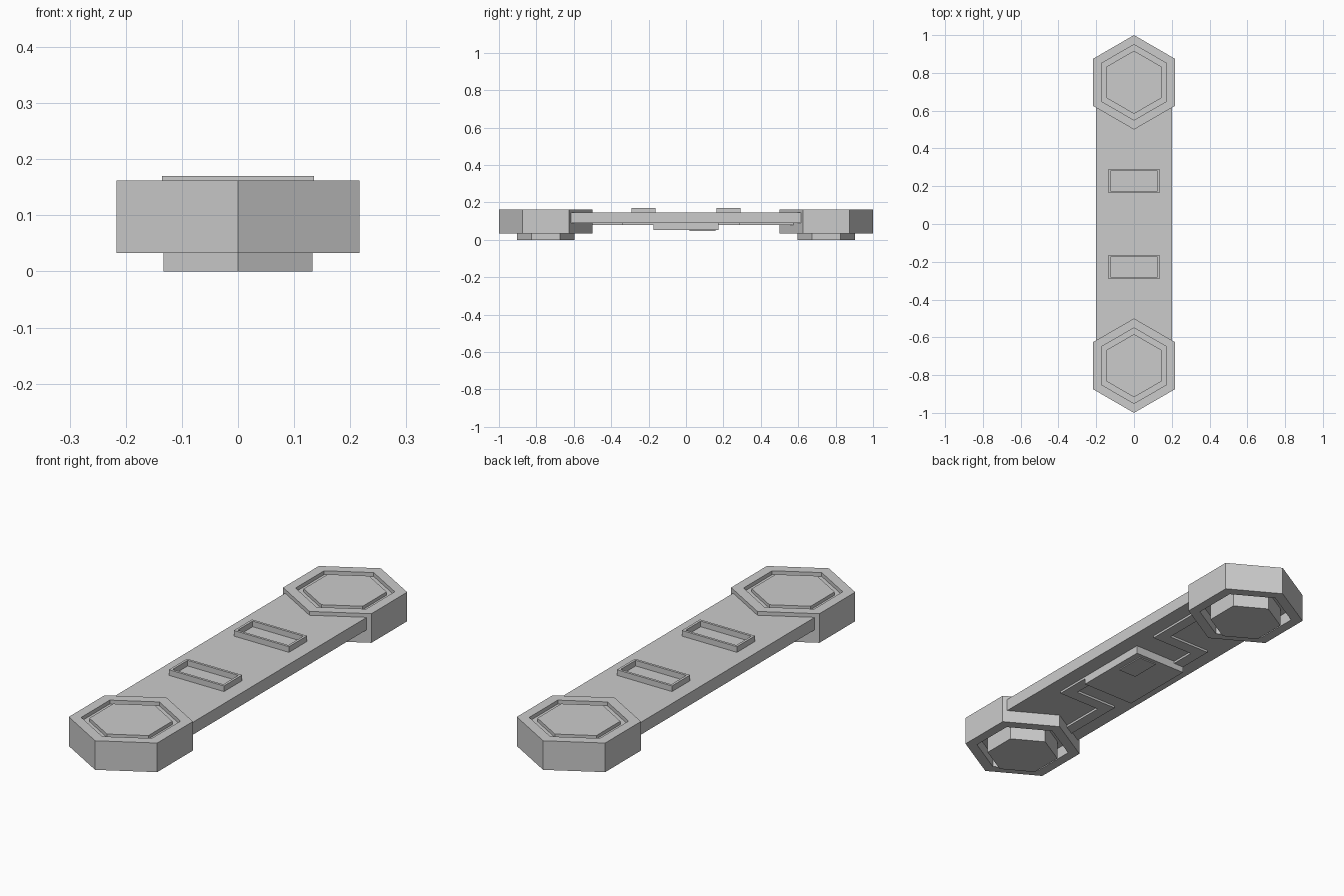
import bpy, bmesh, math

if "Cube" in bpy.data.objects:
    bpy.data.objects.remove(bpy.data.objects["Cube"], do_unlink=True)

grey = bpy.data.materials.new("light_grey")
grey.use_nodes = True
colour = (0.6, 0.6, 0.6, 1)
grey.diffuse_color = colour
grey.node_tree.nodes["Principled BSDF"].inputs["Base Color"].default_value = colour


def finish(name, bm):
    bmesh.ops.recalc_face_normals(bm, faces=bm.faces)
    mesh = bpy.data.meshes.new(name)
    bm.to_mesh(mesh)
    bm.free()
    mesh.materials.append(grey)
    obj = bpy.data.objects.new(name, mesh)
    bpy.context.collection.objects.link(obj)
    return obj


def prism(name, outline, low, high):
    """Extrude a flat outline from low to high."""
    bm = bmesh.new()
    face = bm.faces.new([bm.verts.new((x, y, low)) for x, y in outline])
    top = bmesh.ops.extrude_face_region(bm, geom=[face])["geom"]
    verts = [v for v in top if isinstance(v, bmesh.types.BMVert)]
    bmesh.ops.translate(bm, verts=verts, vec=(0, 0, high - low))
    return finish(name, bm)


def tube(name, outer, inner, low, high):
    """Hollow prism between two matching outlines."""
    bm = bmesh.new()
    loops = [[bm.verts.new((x, y, z)) for x, y in ring]
             for ring, z in ((outer, low), (outer, high), (inner, high), (inner, low))]
    count = len(outer)
    for k in range(4):
        a, b = loops[k], loops[(k + 1) % 4]
        for i in range(count):
            j = (i + 1) % count
            bm.faces.new((a[i], a[j], b[j], b[i]))
    return finish(name, bm)


def hexagon(radius, cy):
    return [(radius * math.sin(k * math.pi / 3), cy + radius * math.cos(k * math.pi / 3))
            for k in range(6)]


def rect(x0, x1, y0, y1):
    return [(x0, y0), (x1, y0), (x1, y1), (x0, y1)]


# Flat bar whose notched ends fit against the hexagonal pads
half = [(0.2, 0.615), (0, 0.51), (-0.2, 0.615)]
prism("bar", half + [(-x, -y) for x, y in half], 0.09, 0.145)

for end, s in (("back", 1), ("front", -1)):
    cy = 0.75 * s
    # Hexagonal end pad: rim, web, top panel and foot
    tube(end + "_pad_rim", hexagon(0.25, cy), hexagon(0.2, cy), 0.033, 0.162)
    prism(end + "_pad_web", hexagon(0.205, cy), 0.085, 0.145)
    prism(end + "_pad_panel", hexagon(0.167, cy), 0.14, 0.16)
    prism(end + "_pad_foot", hexagon(0.153, cy), 0, 0.09)

    # Raised rectangular frame on the top of the bar
    y0, y1 = sorted((0.164 * s, 0.291 * s))
    tube(end + "_frame", rect(-0.135, 0.135, y0, y1),
         rect(-0.124, 0.124, y0 + 0.011, y1 - 0.011), 0.14, 0.17)

    # Stepped rib under the bar, turned half round for the other end
    rib = [(0.13, 0.59), (0.13, 0.286), (-0.08, 0.286), (-0.08, 0.17),
           (-0.13, 0.17), (-0.13, 0.34), (0.08, 0.34), (0.08, 0.59)]
    prism(end + "_rib", [(x * s, y * s) for x, y in rib], 0.08, 0.095)

# Centre block under the bar with a small cover plate
prism("centre_block", rect(-0.13, 0.13, -0.175, 0.175), 0.053, 0.095)
prism("cover_plate", rect(0.01, 0.1, 0.02, 0.158), 0.048, 0.055)
